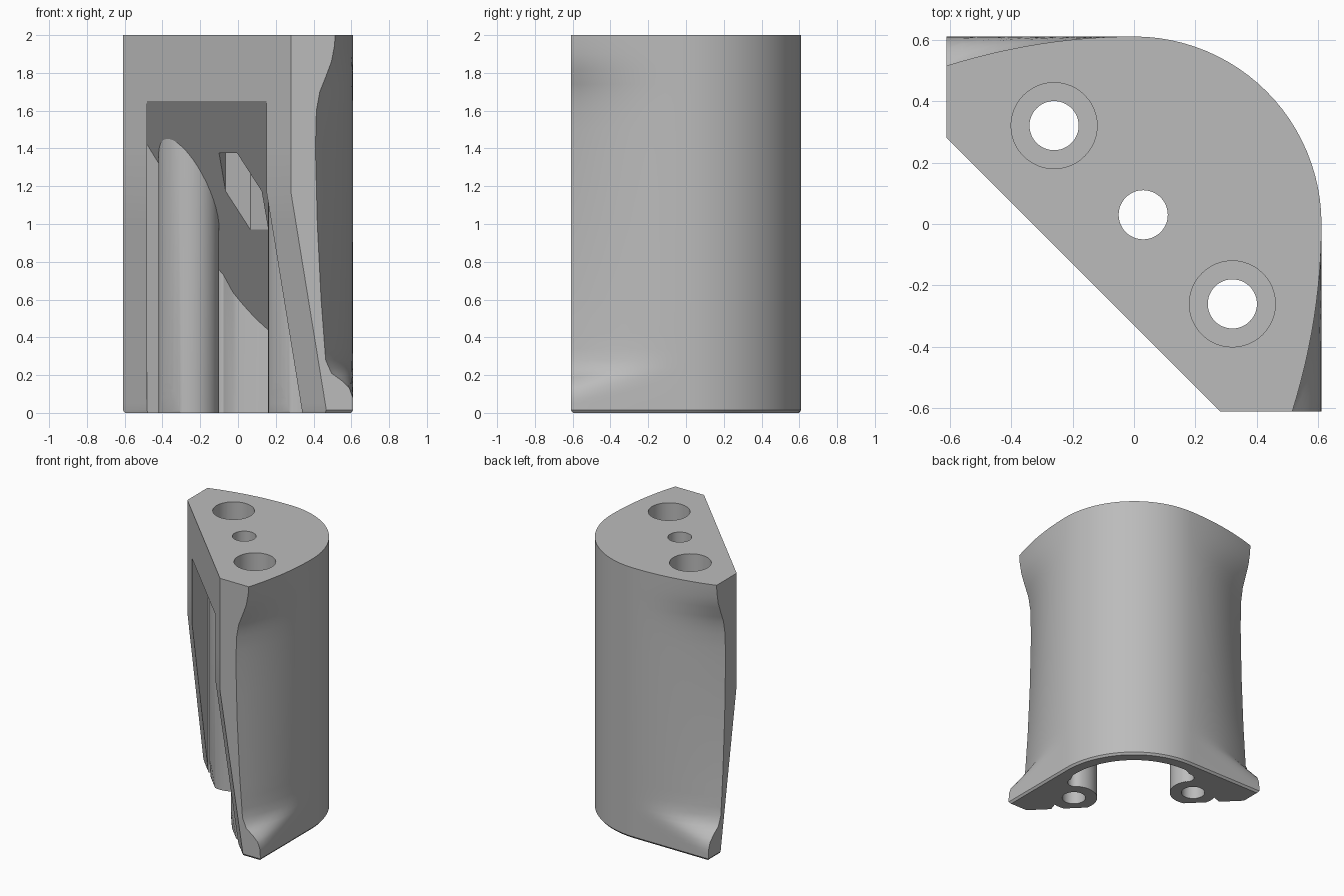
import bpy, bmesh, math

if "Cube" in bpy.data.objects:
    bpy.data.objects.remove(bpy.data.objects["Cube"])

E = 0.61            # half width of the block
H = 2.0
R2 = math.sqrt(2)

grey = bpy.data.materials.new("plain grey")
grey.use_nodes = True
COLOUR = (0.5, 0.5, 0.5, 1)
grey.diffuse_color = COLOUR
grey.node_tree.nodes["Principled BSDF"].inputs["Base Color"].default_value = COLOUR


def loft(name, rings):
    """Closed solid through equal-length rings of 3D points."""
    bm = bmesh.new()
    vs = [[bm.verts.new(p) for p in ring] for ring in rings]
    n = len(rings[0])
    bm.faces.new(vs[0][::-1])
    bm.faces.new(vs[-1])
    for a, b in zip(vs, vs[1:]):
        for i in range(n):
            j = (i + 1) % n
            bm.faces.new((a[i], a[j], b[j], b[i]))
    bmesh.ops.recalc_face_normals(bm, faces=bm.faces)
    mesh = bpy.data.meshes.new(name)
    bm.to_mesh(mesh)
    bm.free()
    ob = bpy.data.objects.new(name, mesh)
    bpy.context.collection.objects.link(ob)
    mesh.materials.append(grey)
    return ob


def cylinder(name, x, y, r, z0, z1, sides=48, turn=0.0):
    ring = [(x + r * math.cos(turn + math.tau * i / sides),
             y + r * math.sin(turn + math.tau * i / sides)) for i in range(sides)]
    return loft(name, [[(px, py, z) for px, py in ring] for z in (z0, z1)])


def cut(target, cutter):
    cutter.hide_render = True
    mod = target.modifiers.new("cut", 'BOOLEAN')
    mod.operation = 'DIFFERENCE'
    mod.solver = 'EXACT'
    mod.object = cutter
    bpy.context.view_layer.objects.active = target
    bpy.ops.object.modifier_apply(modifier=mod.name)
    bpy.data.objects.remove(cutter)


# Outer edge of the wing tip by height
TIP = [(0, .61), (.08, .608), (.13, .59), (.17, .55), (.21, .495), (.28, .464),
       (.6, .44), (1, .42), (1.4, .41), (1.6, .415), (1.7, .433), (1.78, .465),
       (1.86, .495), (1.94, .51), (2, .515)]


def tip(z):
    z = max(0, min(H, z))
    for (a, p), (b, q) in zip(TIP, TIP[1:]):
        if z <= b:
            return p + (q - p) * (z - a) / (b - a)


def outline(z):
    """Plan section: diagonal front, scooped wings, round back."""
    s = -0.33 + 0.19 * max(0, 1 - z / 1.17)
    half = [(s + E, -E)]
    steps = 12
    for i in range(steps):
        t = 1 - i / steps
        lift = 0.15 * (1 - t) * max(0, 1 - z / 0.8)
        half.append((E - (E - tip(z - lift)) * t * t, -E * t))
    for i in range(13):
        a = math.pi / 4 * i / 12
        half.append((E * math.cos(a), E * math.sin(a)))
    return half + [(y, x) for x, y in half[-2::-1]]


# Block body with a small chamfer round the foot
levels = [.015, .05, .08, .105, .13, .15, .17, .19, .21, .24, .28, .34, .42, .5,
          .6, .8, 1, 1.17, 1.4, 1.5, 1.6, 1.65, 1.7, 1.74, 1.78, 1.82, 1.86,
          1.9, 1.94, 2]
rings = [[(x * .98, y * .98, 0) for x, y in outline(0)]]
rings += [[(x, y, z) for x, y in outline(z)] for z in levels]
body = loft("corner_block", rings)

# Cavity plan, in u along the diagonal front and v towards the back
BU, BV, BR = 0.41, 0.042, 0.16
half = [(.40, -.28), (.58, -.10)]
for i in range(25):                      # round the screw boss
    a = math.radians(-30 - 225 * i / 24)
    half.append((BU + BR * math.cos(a), BV + BR * math.sin(a)))
for i in range(9):                       # pocket end behind the boss
    a = math.radians(-90 + 150 * i / 8)
    half.append((.38 + .055 * math.cos(a), .25 + .055 * math.sin(a)))
for i in range(17):                      # thin back wall
    a = math.radians(42 + 48 * i / 16)
    half.append((.525 * math.cos(a), .525 * math.sin(a)))
plan = half + [(-u, v) for u, v in half[-2::-1]]


def world(u, v, z):
    return ((u + v) / R2, (v - u) / R2, z)


def ceiling(v):
    return 1.65 - 1.73 * (v + 0.233)


cut(body, loft("cavity_cutter", [[world(u, v, -.1) for u, v in plan],
                                 [world(u, v, ceiling(v)) for u, v in plan]]))

# Screw holes with counterbores, centre hole with a nut recess
for x, y in ((-.26, .32), (.32, -.26)):
    cut(body, cylinder("screw_hole", x, y, .08, -.1, 2.1))
    cut(body, cylinder("counterbore", x, y, .14, 1.5, 2.1))
cut(body, cylinder("centre_hole", .03, .03, .08, .9, 2.1))
cut(body, cylinder("nut_recess", .03, .03, .135, .85, 1.4, 6, math.radians(15)))

bpy.ops.object.select_all(action='DESELECT')
body.select_set(True)
bpy.context.view_layer.objects.active = body
bpy.ops.object.shade_smooth_by_angle(angle=math.radians(30))
